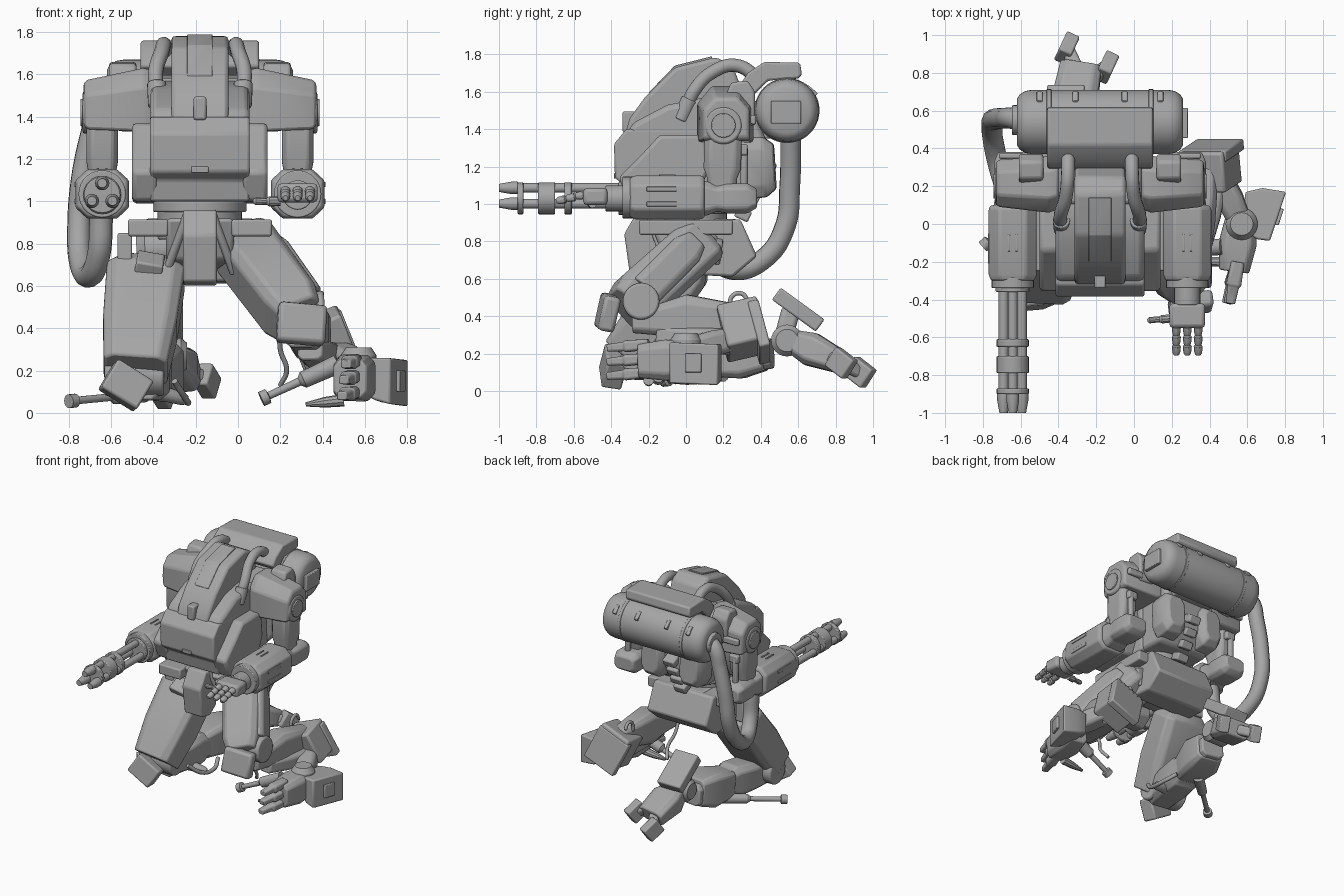
import bpy, bmesh, math
from mathutils import Vector, Euler

C = -0.18  # centre line of the body
grey = bpy.data.materials.new("mid_grey")
grey.diffuse_color = (0.38, 0.38, 0.38, 1)


def add(name, bm, bevel=0.0):
    bmesh.ops.recalc_face_normals(bm, faces=bm.faces)
    me = bpy.data.meshes.new(name)
    bm.to_mesh(me)
    bm.free()
    ob = bpy.data.objects.new(name, me)
    bpy.context.collection.objects.link(ob)
    me.materials.append(grey)
    if bevel:
        m = ob.modifiers.new("bevel", 'BEVEL')
        m.width, m.segments, m.limit_method = bevel, 2, 'ANGLE'
    return ob


def loft(name, rings, bevel=0.0):
    bm = bmesh.new()
    vs = [[bm.verts.new(p) for p in r] for r in rings]
    n = len(rings[0])
    for a, b in zip(vs, vs[1:]):
        for i in range(n):
            j = (i + 1) % n
            bm.faces.new((a[i], a[j], b[j], b[i]))
    bm.faces.new(vs[0][::-1])
    bm.faces.new(vs[-1])
    return add(name, bm, bevel)


def prism(name, prof, x0, x1, bevel=0.015):
    """Extrude a (y, z) profile along x."""
    return loft(name, [[(x, y, z) for y, z in prof] for x in (x0, x1)], bevel)


def box(name, c, size, rot=(0, 0, 0), bevel=0.01):
    bm = bmesh.new()
    bmesh.ops.create_cube(bm, size=1)
    R = Euler([math.radians(a) for a in rot]).to_matrix()
    for v in bm.verts:
        v.co = R @ Vector(v.co[i] * size[i] for i in range(3)) + Vector(c)
    return add(name, bm, bevel)


def frame(p, q):
    d = (Vector(q) - Vector(p)).normalized()
    ref = Vector((0, 0, 1)) if abs(d.x) > 0.9 else Vector((1, 0, 0))
    u = (ref - d * ref.dot(d)).normalized()
    return u, d.cross(u)


def spin(name, p, q, steps, n=24, bevel=0.0):
    """Round part from p to q; steps are (fraction, radius)."""
    p, q = Vector(p), Vector(q)
    u, v = frame(p, q)
    return loft(name, [[p.lerp(q, t) + (u * math.cos(a) + v * math.sin(a)) * r
                        for a in (2 * math.pi * i / n for i in range(n))] for t, r in steps], bevel)


def cyl(name, p, q, r, n=20, bevel=0.006):
    return spin(name, p, q, [(0, r), (1, r)], n, bevel)


def limb(name, p, q, steps, c=0.35, bevel=0.01):
    """Chamfered box section from p to q; steps are (fraction, half width, half depth)."""
    p, q = Vector(p), Vector(q)
    u, v = frame(p, q)
    k = 1 - c
    octo = [(1, k), (k, 1), (-k, 1), (-1, k), (-1, -k), (-k, -1), (k, -1), (1, -k)]
    return loft(name, [[p.lerp(q, t) + u * a * w + v * b * h for a, b in octo] for t, w, h in steps], bevel)


def tube(name, pts, r):
    cu = bpy.data.curves.new(name, 'CURVE')
    cu.dimensions, cu.bevel_depth, cu.bevel_resolution, cu.use_fill_caps = '3D', r, 4, True
    sp = cu.splines.new('BEZIER')
    sp.bezier_points.add(len(pts) - 1)
    for b, p in zip(sp.bezier_points, pts):
        b.co, b.handle_left_type, b.handle_right_type = p, 'AUTO', 'AUTO'
    ob = bpy.data.objects.new(name, cu)
    bpy.context.collection.objects.link(ob)
    cu.materials.append(grey)
    bpy.ops.object.select_all(action='DESELECT')
    ob.select_set(True)
    bpy.context.view_layer.objects.active = ob
    bpy.ops.object.convert(target='MESH')


# Torso: canopy, chin, rear hull
prism("canopy", [(-.33, 1.36), (-.3, 1.46), (-.22, 1.57), (-.06, 1.73), (.16, 1.785), (.25, 1.74), (.34, 1.5), (.3, 1.36)], C - .135, C + .135, .02)
prism("canopy_flanks", [(-.32, 1.36), (-.29, 1.43), (-.1, 1.53), (.1, 1.57), (.32, 1.52), (.3, 1.36)], C - .235, C + .235, .03)
prism("canopy_strip", [(-.2, 1.595), (-.06, 1.74), (.14, 1.79), (.14, 1.75), (-.05, 1.7), (-.18, 1.57)], C - .06, C + .06, .004)
prism("chin", [(-.38, 1.14), (-.385, 1.32), (-.32, 1.4), (.15, 1.4), (.15, 1.0), (-.31, 1.0), (-.33, 1.1)], C - .235, C + .235, .012)
box("canopy_latch", (C, -.3, 1.44), (.06, .08, .11))
box("chin_vent", (C, -.375, 1.15), (.08, .02, .03), bevel=.004)
prism("rear_hull", [(.1, 1.0), (.1, 1.58), (.32, 1.6), (.42, 1.36), (.42, 1.12), (.33, 1.0)], C - .22, C + .22, .025)
for i in range(4):
    box("spine_link", (C, .44 - .045 * i, 1.2 - .085 * i), (.1, .08, .06), (-25, 0, 0))

# Waist and pelvis
cyl("waist_ring", (C, .02, .95), (C, .02, 1.0), .22, 32)
cyl("waist_core", (C, .02, .82), (C, .02, .97), .2, 32)
prism("pelvis", [(-.2, .92), (.28, .92), (.3, .75), (.15, .66), (-.12, .72)], C - .16, C + .16, .02)
prism("rear_skirt", [(.1, .9), (.29, .92), (.38, .72), (.25, .61), (.08, .62), (.04, .75)], C - .26, C + .26, .015)
prism("front_skirt", [(-.33, .84), (-.26, .96), (-.16, .96), (-.12, .66), (-.2, .6), (-.3, .62)], C - .08, C + .08, .012)

for s in (-1, 1):
    X = lambda d: C + s * d
    # Torso sides
    prism("side_pod", [(-.3, 1.0), (-.36, 1.14), (-.25, 1.25), (-.14, 1.37), (.1, 1.37), (.12, 1.18), (.04, .99)], X(.2), X(.32), .02)
    limb("rear_plate", (X(.16), .3, 1.19), (X(.17), .475, 1.2), [(0, .1, .17), (.7, .1, .16), (1, .07, .12)], .4)
    tube("canopy_hose", [(X(.2), .0, 1.5), (X(.21), .04, 1.6), (X(.18), .15, 1.71), (X(.17), .27, 1.74), (X(.17), .4, 1.66)], .036)
    cyl("hose_collar", (X(.2), -.03, 1.45), (X(.205), .02, 1.56), .045)
    # Hips
    box("hip_block", (X(.245), .0, .875), (.19, .5, .08))
    spin("hip_joint", (X(.1), .08, .78), (X(.3), .08, .77), [(0, .1), (.8, .1), (1, .07)])
    cyl("hip_piston", (X(.06), -.2, .94), (X(.16), -.1, .66), .02, 12)
    # Shoulders
    rings = []
    for d, y0, y1, z0, z1 in ((.22, .08, .36, 1.34, 1.62), (.27, .06, .36, 1.33, 1.63), (.53, .09, .34, 1.34, 1.575), (.55, .1, .33, 1.36, 1.56)):
        a, b = (y1 - y0) * .25, (z1 - z0) * .3
        rings.append([(X(d), y, z) for y, z in ((y0, z0), (y1, z0), (y1, z1 - b), (y1 - a, z1), (y0 + a, z1), (y0, z1 - b))])
    loft("shoulder_shell", rings, .012)
    prism("shoulder_guard", [(.2, 1.55), (.24, 1.65), (.33, 1.66), (.37, 1.6), (.37, 1.42), (.25, 1.4)], X(.3), X(.43), .015)
    box("shoulder_bar", (X(.47), .36, 1.45), (.13, .03, .05))
    cyl("shoulder_joint", (X(.4), .2, 1.42), (X(.555), .2, 1.42), .1, 24, .012)
    cyl("shoulder_cap", (X(.54), .2, 1.42), (X(.565), .2, 1.42), .065, 24, .004)
    # Arms
    limb("upper_arm", (X(.462), .2, 1.4), (X(.462), .19, 1.05), [(0, .075, .1), (.6, .075, .1), (.75, .065, .08), (1, .065, .08)])
    cyl("arm_piston", (X(.47), .31, 1.03), (X(.47), .31, 1.3), .022, 12)
    box("piston_bracket", (X(.46), .28, 1.29), (.08, .1, .06))
    limb("elbow", (X(.46), .05, 1.03), (X(.46), .38, 1.03), [(0, .1, .1), (.2, .1, .09), (.35, .09, .07), (.5, .1, .08), (.85, .1, .08), (1, .08, .05)])
    limb("forearm", (X(.462), .1, 1.035), (X(.462), -.3, 1.035), [(0, .115, .105), (.04, .127, .117), (.92, .127, .117), (1, .115, .105)], .45)
    cyl("forearm_collar", (X(.462), -.28, 1.035), (X(.462), -.34, 1.035), .112, 28)
    for z in (1.0, 1.08):
        box("forearm_panel", (X(.588), -.13, z), (.012, .16, .025), bevel=.003)
    for e in (-.02, .02):
        box("forearm_slot", (X(.462) + e, -.1, 1.152), (.012, .09, .012), bevel=.003)

# Rotary gun on one arm
gx, gz = -.642, 1.03
cyl("gun_hub", (gx, -.3, gz), (gx, -.36, gz), .09)
for k in range(3):
    a = math.radians(90 + 120 * k)
    bx, bz = gx + .056 * math.cos(a), gz + .056 * math.sin(a)
    spin("gun_barrel", (bx, -.34, bz), (bx, -1, bz), [(0, .026), (.84, .026), (.85, .034), (.9, .034), (1, .022)], 14)
for y0, y1 in ((-.61, -.65), (-.7, -.79), (-.87, -.9)):
    cyl("barrel_clamp", (gx, y0, gz), (gx, y1, gz), .086, 24)

# Hand on the other arm
hx, hz = .282, 1.03
cyl("wrist", (hx, -.32, hz), (hx, -.43, hz), .07)
box("palm", (hx, -.485, hz + .01), (.19, .13, .09), bevel=.02)
for i in (-1, 0, 1):
    fx = hx + i * .058
    for k in range(3):
        spin("finger", (fx, -.54 - .05 * k, hz + .02 - .012 * k), (fx, -.595 - .05 * k, hz + .01 - .012 * k),
             [(0, .018), (.15, .024), (.8, .02), (1, .012)], 10)
spin("thumb", (.2, -.5, 1.0), (.07, -.51, 1.0), [(0, .022), (.4, .024), (.5, .016), (.9, .018), (1, .008)], 10)

# Back tank with saddle and hose
spin("tank", (-.62, .54, 1.5), (.26, .54, 1.5),
     [(0, .12), (.015, .145), (.05, .164), (.09, .17), (.91, .17), (.95, .164), (.985, .145), (1, .12)], 40)
box("tank_recess", (.265, .535, 1.49), (.04, .16, .12), bevel=.005)
for x in (-.45, .09):
    cyl("tank_band", (x - .012, .54, 1.5), (x + .012, .54, 1.5), .174, 40, .003)
for x in (-.5, -.31, -.05, .14):
    box("tank_latch", (x, .67, 1.605), (.03, .07, .025), (-40, 0, 0), .005)
prism("saddle", [(.29, 1.64), (.33, 1.7), (.42, 1.76), (.61, 1.755), (.62, 1.69), (.6, 1.67), (.44, 1.66), (.36, 1.58)], C - .28, C + .28, .012)
box("tank_mount", (C, .4, 1.45), (.34, .12, .2))
tube("feed_hose", [(-.6, .55, 1.5), (-.65, .56, 1.46), (-.685, .56, 1.34), (-.735, .555, 1.1), (-.752, .53, .88), (-.742, .42, .71),
                   (-.7, .25, .65), (-.66, .14, .74), (-.645, .1, .95)], .056)
cyl("hose_socket", (-.6, .55, 1.5), (-.645, .55, 1.5), .08)

# Right leg: thigh, knee, shin
limb("right_thigh", (.01, .09, .81), (.285, -.32, .44), [(0, .12, .12), (.06, .145, .14), (.85, .135, .145), (1, .11, .12)], .3, .012)
limb("right_thigh_plate", (.15, .05, .8), (.34, -.22, .53), [(0, .05, .06), (.2, .06, .09), (1, .06, .09)])
box("right_hip_cap", (.05, .08, .77), (.14, .22, .13), (-8, 20, 0))
cyl("right_knee_joint", (.16, -.24, .47), (.41, -.24, .48), .098, 24, .012)
box("right_knee_pad", (.3, -.42, .42), (.23, .09, .19), (-12, 5, 6), .02)
limb("right_shin", (.3, -.28, .38), (.38, .3, .39), [(0, .08, .07), (.25, .085, .085), (.5, .09, .13), (.75, .08, .1), (1, .06, .07)])
limb("right_shin_under", (.34, -.15, .3), (.42, .25, .26), [(0, .06, .05), (.5, .08, .06), (1, .08, .07)])
box("right_calf", (.405, .3, .33), (.25, .22, .25), (14, -22, 0), .015)
box("right_calf_plate", (.41, .39, .315), (.27, .06, .27), (14, -22, 0), .01)
tube("right_calf_loop", [(.3, .23, .44), (.3, .25, .51), (.3, .3, .52), (.3, .33, .48)], .012)
tube("right_cable", [(.2, -.2, .4), (.2, -.15, .3), (.23, -.1, .2), (.2, -.05, .13)], .012)
# Right foot
limb("right_ankle_link", (.45, .26, .28), (.57, .0, .22), [(0, .06, .06), (.5, .07, .07), (1, .06, .06)])
spin("right_ankle", (.57, .0, .12), (.57, .0, .31), [(0, .06), (.2, .085), (.8, .085), (1, .06)])
limb("right_foot", (.57, .05, .17), (.53, -.25, .16), [(0, .08, .09), (.5, .1, .11), (1, .08, .09)])
loft("right_heel_plate", [[(x, y0, z0), (x + e, y1, z0 - .01), (x + e, y1, z1), (x, y0, z1 + .01)] for x, e, y0, y1, z0, z1 in
                          ((.57, .02, -.03, .17, .1, .25), (.65, .03, -.08, .19, .06, .25), (.72, .085, -.09, .17, .04, .25))], .01)
box("right_heel_notch", (.765, .04, .15), (.03, .09, .1), (0, 0, -18), .005)
for i in range(3):
    z = .25 - .075 * i
    limb("right_toe", (.55, -.2, z), (.51 - .01 * i, -.42, z - .02), [(0, .035, .028), (.55, .04, .032), (.6, .03, .025), (1, .025, .02)])
spin("right_strut", (.47, -.12, .23), (.11, -.15, .065), [(0, .045), (.45, .04), (.5, .02), (.9, .018), (.91, .036), (1, .036)], 14)
spin("right_spike", (.5, -.2, .06), (.32, -.2, .04), [(0, .03), (.5, .025), (1, .01)], 10)

# Left leg: thigh, knee, shin
limb("left_thigh", (-.43, .04, .7), (-.485, -.33, .2), [(0, .13, .09), (.1, .185, .13), (.6, .175, .14), (1, .15, .12)], .28, .012)
box("left_hip_box", (-.535, .0, .765), (.07, .2, .17))
box("left_thigh_cap", (-.42, -.1, .69), (.13, .12, .1), (30, 10, 0))
cyl("left_knee_joint", (-.63, -.25, .18), (-.35, -.25, .18), .1, 24, .012)
box("left_knee_pad", (-.53, -.39, .13), (.2, .11, .16), (-10, 32, 5), .012)
limb("left_shin", (-.47, -.28, .16), (-.36, .46, .2), [(0, .1, .1), (.25, .12, .11), (.45, .11, .12), (.5, .1, .1), (1, .09, .08)])
limb("left_calf", (-.42, .1, .18), (-.36, .42, .21), [(0, .1, .1), (.6, .13, .13), (1, .1, .1)], .25)
spin("left_strut", (-.44, .2, .09), (-.8, -.12, .055), [(0, .04), (.4, .035), (.45, .018), (.9, .018), (.91, .033), (1, .033)], 14)
spin("left_spike", (-.42, -.1, .11), (-.24, -.05, .06), [(0, .05), (.5, .035), (.9, .03), (1, .02)], 12)
tube("left_cable", [(-.3, -.2, .15), (-.25, -.1, .07), (-.24, .05, .05), (-.28, .15, .08)], .015)
# Left foot
spin("left_ankle", (-.43, .54, .27), (-.24, .54, .27), [(0, .06), (.15, .085), (.85, .085), (1, .06)])
limb("left_foot", (-.33, .56, .27), (-.28, .84, .15), [(0, .07, .06), (.4, .12, .09), (1, .11, .06)])
box("left_heel_plate", (-.36, .6, .435), (.2, .29, .08), (-36, 0, 0))
limb("left_heel_link", (-.35, .52, .28), (-.37, .56, .43), [(0, .05, .05), (1, .05, .05)])
for x, y, z in ((-.355, .93, .1), (-.145, .83, .15)):
    limb("left_toe", (-.27, .74, .2), (x, y, z), [(0, .04, .04), (1, .035, .035)])
    box("left_toe_pad", (x, y, z), (.075, .13, .12), (-35, 0, -25))

# Crisp edges on smooth surfaces
bpy.ops.object.select_all(action='SELECT')
bpy.context.view_layer.objects.active = bpy.data.objects["tank"]
bpy.ops.object.shade_smooth_by_angle(angle=math.radians(32))
